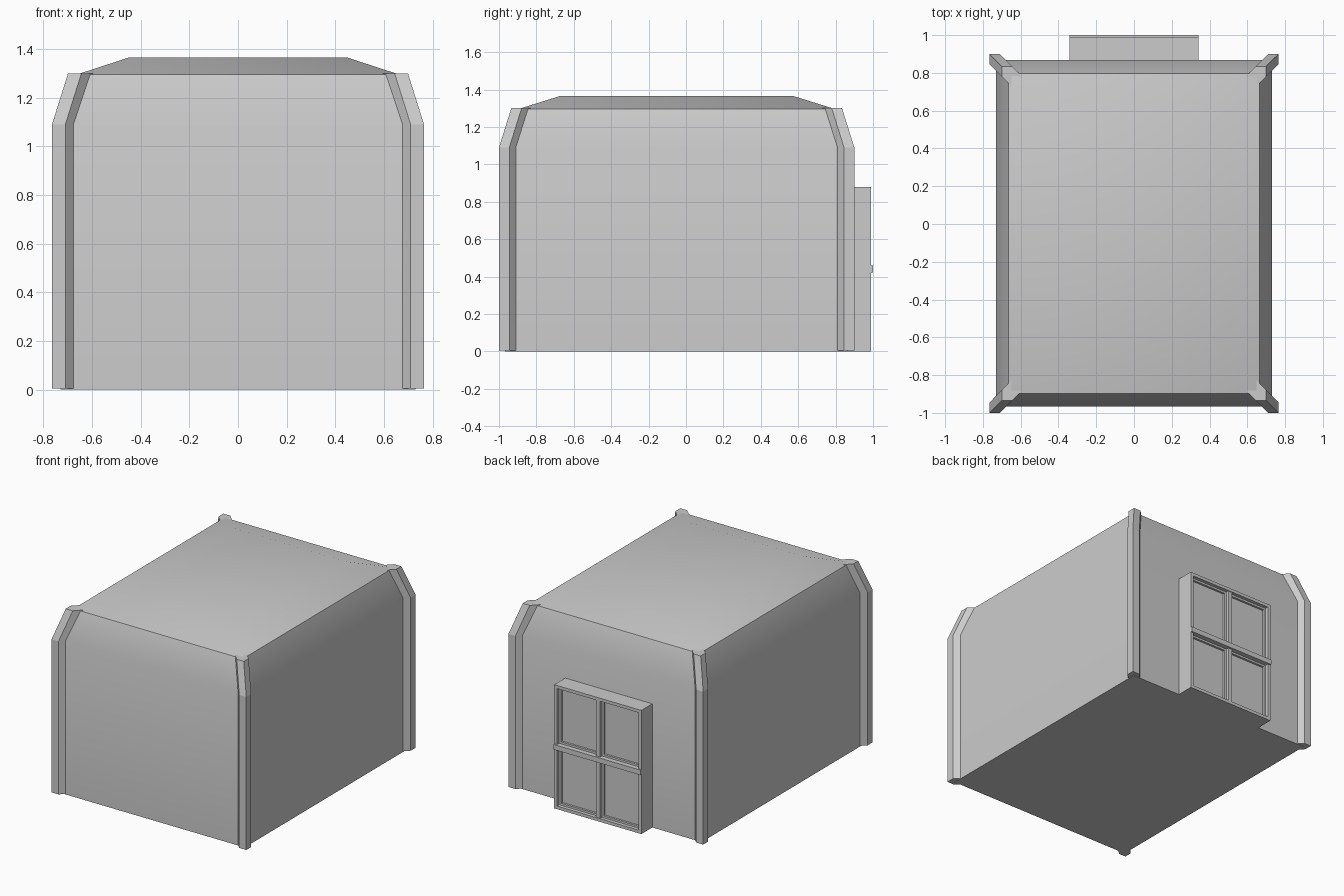
import bpy, bmesh

if "Cube" in bpy.data.objects:
    bpy.data.objects.remove(bpy.data.objects["Cube"])

CY = -0.05  # body centre along y


def finish(name, bm, smooth=False):
    bmesh.ops.recalc_face_normals(bm, faces=bm.faces)
    me = bpy.data.meshes.new(name)
    bm.to_mesh(me)
    bm.free()
    ob = bpy.data.objects.new(name, me)
    bpy.context.collection.objects.link(ob)
    if smooth:
        bpy.ops.object.select_all(action='DESELECT')
        ob.select_set(True)
        bpy.context.view_layer.objects.active = ob
        bpy.ops.object.shade_smooth_by_angle(angle=0.6)
    return ob


def loft(bm, rings):
    """Skin closed rings of points and cap both ends."""
    vs = [[bm.verts.new(p) for p in r] for r in rings]
    n = len(vs[0])
    for a, b in zip(vs, vs[1:]):
        for i in range(n):
            j = (i + 1) % n
            bm.faces.new((a[i], a[j], b[j], b[i]))
    bm.faces.new(vs[0])
    bm.faces.new(vs[-1])


def box(bm, x0, x1, y0, y1, z0, z1):
    loft(bm, [[(x0, y0, z), (x1, y0, z), (x1, y1, z), (x0, y1, z)] for z in (z0, z1)])


def frame(bm, x0, x1, y0, y1, z0, z1, w):
    """Rectangular frame facing y, with bars of width w."""
    box(bm, x0, x0 + w, y0, y1, z0, z1)
    box(bm, x1 - w, x1, y0, y1, z0, z1)
    box(bm, x0 + w, x1 - w, y0, y1, z0, z0 + w)
    box(bm, x0 + w, x1 - w, y0, y1, z1 - w, z1)


# Building shell: straight walls, tapered shoulder, shallow hipped roof
bm = bmesh.new()
sections = [(0.73, 0.917, 0), (0.73, 0.917, 1.09), (0.665, 0.848, 1.295), (0.45, 0.625, 1.365)]
loft(bm, [[(sx * hx, CY + sy * hy, z) for sx, sy in ((-1, -1), (1, -1), (1, 1), (-1, 1))]
          for hx, hy, z in sections])
finish("building_shell", bm, True)

# Diagonal corner posts following the wall taper
profile = [(0.765, 0.95), (0.71, 0.95), (0.62, 0.86), (0.675, 0.805), (0.765, 0.895)]
for sx, xn in ((-1, "left"), (1, "right")):
    for sy, yn in ((-1, "front"), (1, "back")):
        bm = bmesh.new()
        loft(bm, [[(sx * (x - d), CY + sy * (y - d), z) for x, y in profile]
                  for d, z in ((0, 0.004), (0, 1.09), (0.066, 1.30))])
        finish(f"corner_post_{yn}_{xn}", bm)

# Window casing on the back wall
bm = bmesh.new()
frame(bm, -0.342, 0.342, 0.865, 0.99, 0.0, 0.878, 0.022)
finish("window_casing", bm)

# Glazing bars: vertical mullion and protruding middle rail
bm = bmesh.new()
box(bm, -0.016, 0.016, 0.94, 0.985, 0.022, 0.856)
finish("window_mullion", bm)
bm = bmesh.new()
box(bm, -0.342, 0.342, 0.94, 1.0, 0.422, 0.458)
finish("window_rail", bm)

# Recessed panes with a thin bead around each
bm = bmesh.new()
box(bm, -0.32, 0.32, 0.94, 0.95, 0.022, 0.856)
finish("window_panes", bm)
bm = bmesh.new()
for x0, x1 in ((-0.32, -0.016), (0.016, 0.32)):
    for z0, z1 in ((0.022, 0.422), (0.458, 0.856)):
        frame(bm, x0, x1, 0.945, 0.965, z0, z1, 0.014)
finish("window_beads", bm)
